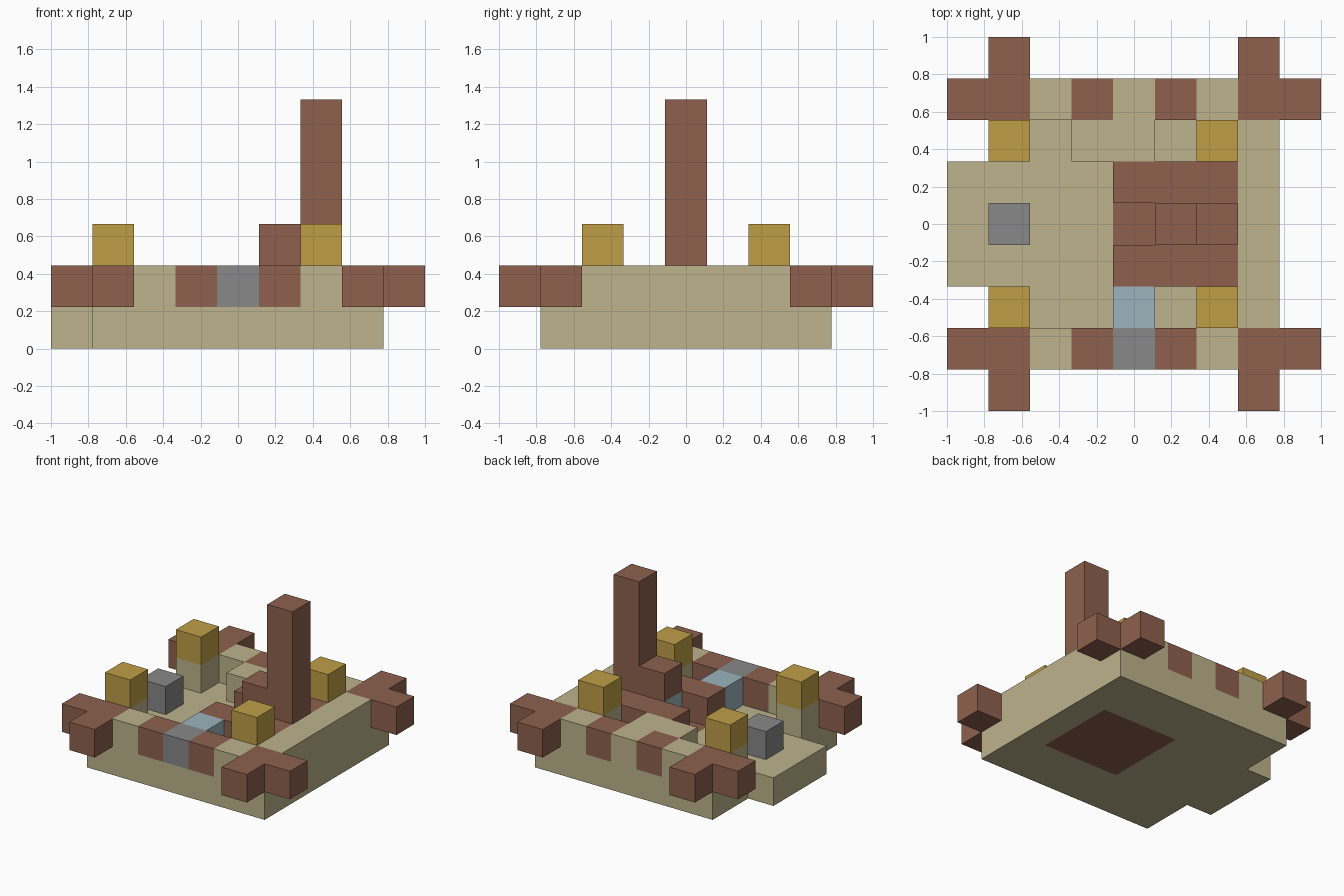
import bpy, bmesh
from mathutils import Vector, Matrix

if "Cube" in bpy.data.objects:
    bpy.data.objects.remove(bpy.data.objects["Cube"])

U = 2 / 9  # block size; the model is nine blocks wide


def material(name, rgb):
    lin = [((c / 255 + 0.055) / 1.055) ** 2.4 for c in rgb] + [1]
    m = bpy.data.materials.new(name)
    m.use_nodes = True
    m.diffuse_color = lin
    m.node_tree.nodes["Principled BSDF"].inputs["Base Color"].default_value = lin
    return m


sand = material("sandstone", (189, 179, 140))
brick = material("brown_brick", (142, 97, 78))
gold = material("gold", (191, 158, 70))
stone = material("grey_stone", (136, 136, 136))
glass = material("pale_blue", (157, 181, 190))


def box(xs, ys, zs):
    """Grid cells of a box; each argument is a cell or an inclusive (first, last) pair."""
    spans = [s if isinstance(s, tuple) else (s, s) for s in (xs, ys, zs)]
    rx, ry, rz = [range(a, b + 1) for a, b in spans]
    return {(x, y, z) for x in rx for y in ry for z in rz}


def blocks(name, mat, *boxes):
    """One welded mesh from grid cells, with no faces between neighbours."""
    cells = set().union(*boxes)
    bm = bmesh.new()
    for c in sorted(cells):
        centre = Vector(((c[0] - 4) * U, (c[1] - 4) * U, (c[2] + 0.5) * U))
        made = bmesh.ops.create_cube(bm, size=U, matrix=Matrix.Translation(centre))
        faces = {f for v in made["verts"] for f in v.link_faces}
        inner = []
        for f in faces:
            f.normal_update()
            if tuple(a + round(n) for a, n in zip(c, f.normal)) in cells:
                inner.append(f)
        bmesh.ops.delete(bm, geom=inner, context="FACES")
    bmesh.ops.remove_doubles(bm, verts=bm.verts, dist=U / 100)
    me = bpy.data.meshes.new(name)
    bm.to_mesh(me)
    bm.free()
    me.materials.append(mat)
    ob = bpy.data.objects.new(name, me)
    bpy.context.collection.objects.link(ob)
    return ob


# Ground slab with entrance step, and the house floor set into it
house_floor = box((4, 6), (3, 5), 0)
blocks("ground_slab", sand, (box((1, 7), (1, 7), 0) | box(0, (3, 5), 0)) - house_floor)
blocks("house_floor", brick, house_floor)

# Perimeter walls, filled between the brown accents
blocks("left_wall", sand, box(7, (2, 6), 1))
for side, y, columns in (("front", 1, (2, 6)), ("back", 7, (2, 4, 6))):
    blocks(side + "_wall", sand, *[box(x, y, 1) for x in columns])
    blocks(side + "_wall_accents", brick, *[box(x, y, 1) for x in (3, 5)])

# Corner brackets projecting from the four corners
for side, x, x_out in (("right", 1, 0), ("left", 7, 8)):
    for end, y, y_out in (("front", 1, 0), ("back", 7, 8)):
        blocks(f"{end}_{side}_bracket", brick,
               box(x, y, 1), box(x_out, y, 1), box(x, y_out, 1))

# Pedestals with gold caps
for side, x in (("right", 1), ("left", 6)):
    for end, y in (("front", 2), ("back", 6)):
        blocks(f"{end}_{side}_pedestal", sand, box(x, y, 1))
        blocks(f"{end}_{side}_gold_cap", gold, box(x, y, 2))

# House walls, raised lintel and tall chimney
for end, y in (("front", 3), ("back", 5)):
    blocks(end + "_house_wall", brick, box((4, 6), y, 1))
blocks("chimney", brick, box(6, 4, (1, 5)))
blocks("lintel", brick, box(5, 4, 2))
blocks("house_pane", glass, box(5, 4, 1))

# Courtyard details
blocks("back_bench", sand, box((3, 4), 6, 1))
blocks("pool", glass, box(4, 2, 1))
blocks("pool_wall", stone, box(4, 1, 1))
blocks("entrance_stone", stone, box(1, 4, 1))
